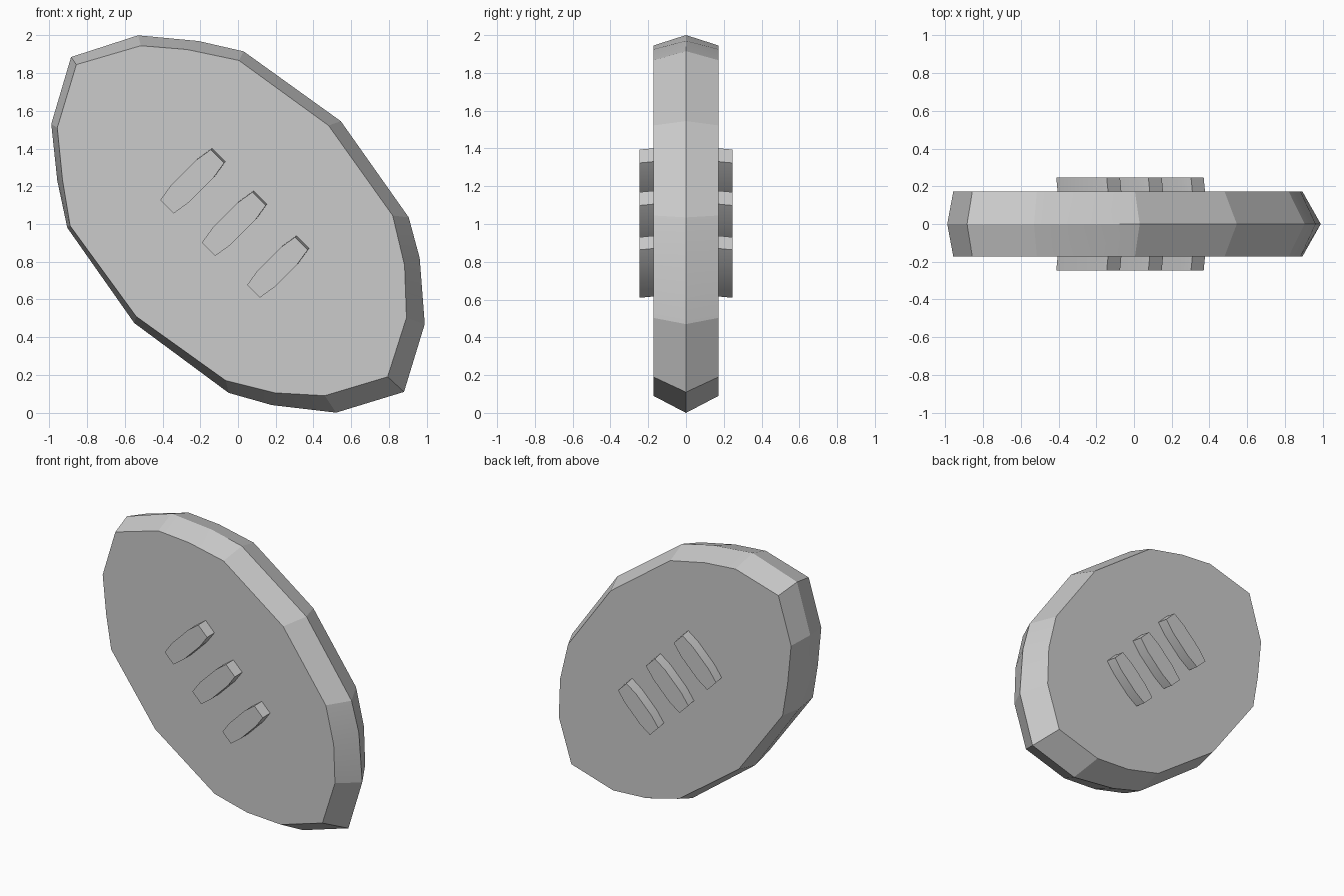
import bpy
import bmesh
from math import radians, sqrt

if "Cube" in bpy.data.objects:
    bpy.data.objects.remove(bpy.data.objects["Cube"])


def loft(name, rings):
    """Solid from matching rings of (x, z) points placed at successive y depths."""
    bm = bmesh.new()
    loops = [[bm.verts.new((x, y, z)) for x, z in pts] for y, pts in rings]
    n = len(loops[0])
    bm.faces.new(loops[0])
    bm.faces.new(loops[-1])
    for a, b in zip(loops, loops[1:]):
        for i in range(n):
            j = (i + 1) % n
            bm.faces.new((a[i], a[j], b[j], b[i]))
    bmesh.ops.recalc_face_normals(bm, faces=bm.faces)
    mesh = bpy.data.meshes.new(name)
    bm.to_mesh(mesh)
    bm.free()
    obj = bpy.data.objects.new(name, mesh)
    bpy.context.collection.objects.link(obj)
    bpy.ops.object.select_all(action='DESELECT')
    bpy.context.view_layer.objects.active = obj
    obj.select_set(True)
    bpy.ops.object.shade_smooth_by_angle(angle=radians(15))
    return obj


# Oval body: widest outline at the middle, smaller flat faces front and back
rim = [(-0.53, 2.0), (-0.21, 1.97), (0.03, 1.915), (0.545, 1.545),
       (0.905, 1.035), (0.963, 0.82), (0.99, 0.47), (0.88, 0.11),
       (0.52, 0.0), (0.18, 0.04), (-0.05, 0.105), (-0.55, 0.475),
       (-0.905, 0.98), (-0.958, 1.23), (-0.99, 1.53), (-0.885, 1.885)]
face = [(-0.515, 1.945), (-0.27, 1.925), (0.005, 1.867), (0.48, 1.522),
        (0.82, 1.045), (0.883, 0.78), (0.893, 0.503), (0.793, 0.19),
        (0.46, 0.09), (0.195, 0.105), (-0.065, 0.17), (-0.54, 0.51),
        (-0.89, 0.99), (-0.93, 1.23), (-0.958, 1.51), (-0.857, 1.845)]
loft("body", [(-0.172, face), (0, rim), (0.172, face)])

# Three diagonal bulged bars raised from each face
bar = [(-0.189, -0.05), (-0.09, -0.066), (0.09, -0.066), (0.189, -0.05),
       (0.189, 0.05), (0.09, 0.066), (-0.09, 0.066), (-0.189, 0.05)]


def bar_outline(cx, cz, size, shift):
    return [(cx + shift + size * (u - v) / sqrt(2),
             cz + shift + size * (u + v) / sqrt(2)) for u, v in bar]


centres = [(-0.243, 1.225, 1.0), (-0.022, 1.0, 1.0), (0.209, 0.77, 0.95)]
for side, label in ((-1, "front"), (1, "back")):
    for i, (cx, cz, size) in enumerate(centres):
        loft(f"{label}_bar_{i + 1}",
             [(side * 0.14, bar_outline(cx, cz, size, 0.01)),
              (side * 0.246, bar_outline(cx, cz, size, 0.0))])
